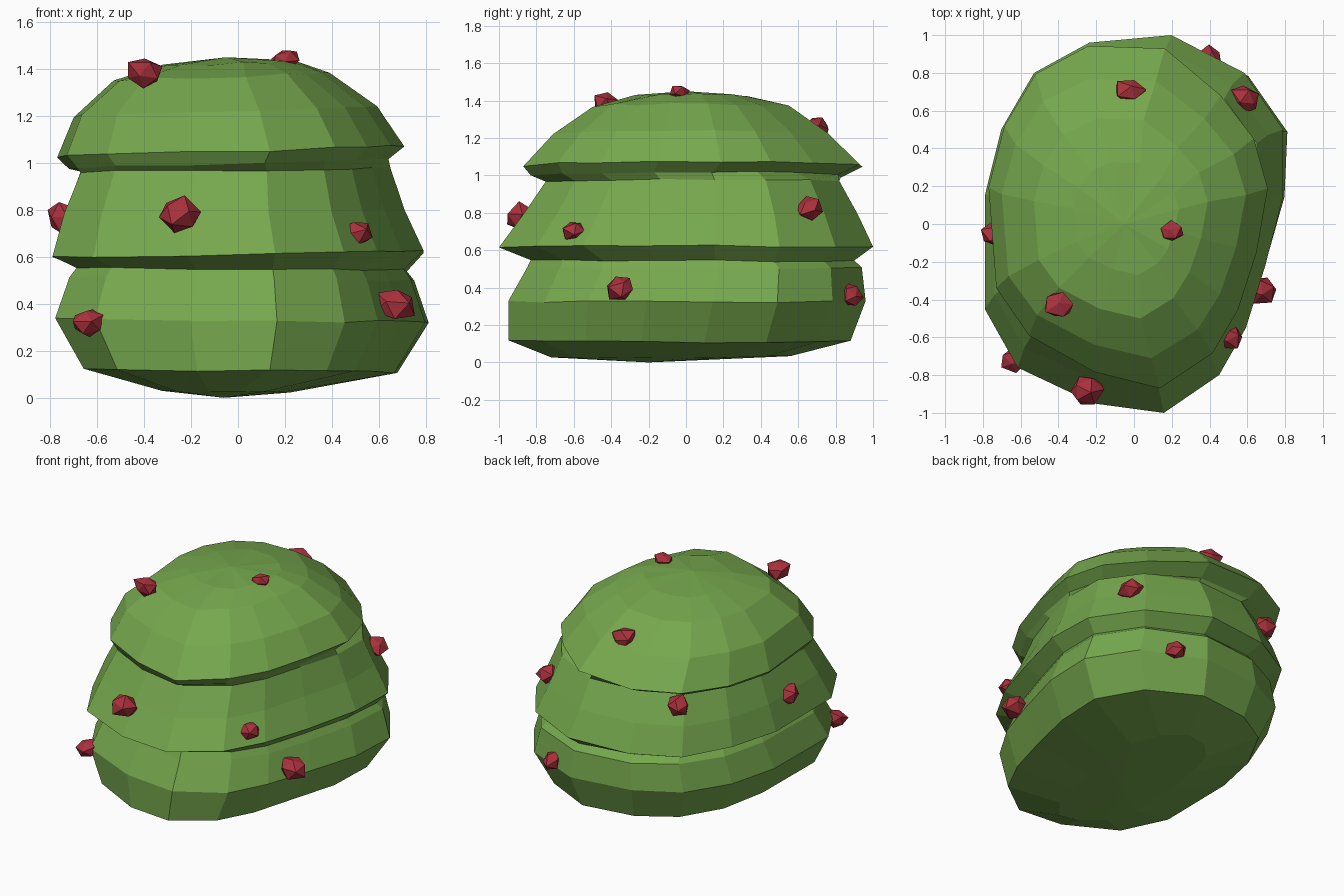
import bpy, bmesh, random
from mathutils import Vector, Euler

random.seed(4)
if "Cube" in bpy.data.objects:
    bpy.data.objects.remove(bpy.data.objects["Cube"])


def material(name, color):
    mat = bpy.data.materials.new(name)
    mat.use_nodes = True
    mat.diffuse_color = color
    mat.node_tree.nodes["Principled BSDF"].inputs["Base Color"].default_value = color
    return mat


leaf_green = material("leaf green", (0.18, 0.39, 0.075, 1))
berry_red = material("berry red", (0.40, 0.03, 0.045, 1))


def finish(bm, name, mat):
    bmesh.ops.recalc_face_normals(bm, faces=bm.faces)
    mesh = bpy.data.meshes.new(name)
    bm.to_mesh(mesh)
    bm.free()
    mesh.materials.append(mat)
    obj = bpy.data.objects.new(name, mesh)
    bpy.context.collection.objects.link(obj)
    return obj


# Plan outline of the bush, counterclockwise, in a unit box
OUTLINE = [(.2, -1), (.57, -.8), (.75, -.55), (.88, -.22), (1, .15), (1, .5),
           (.74, .8), (.25, 1), (-.3, .96), (-.67, .8), (-.89, .5), (-1, .15),
           (-1, -.45), (-.78, -.76), (-.27, -.95)]

# Rings of each tier: height, left, right, front, back
LOWER = [(.03, -.32, .22, -.72, .55),
         (.115, -.65, .66, -.95, .87),
         (.33, -.77, .79, -.95, .95),
         (.51, -.71, .73, -.85, .93),
         (.55, -.68, .70, -.83, .89)]
MIDDLE = [(.61, -.79, .79, -1, 1),
          (.79, -.74, .71, -.87, .92),
          (.97, -.67, .65, -.75, .82)]
UPPER = [(1.0, -.72, .67, -.83, .86),
         (1.05, -.77, .74, -.87, .98),
         (1.22, -.70, .62, -.71, .80),
         (1.37, -.53, .41, -.5, .58),
         (1.425, -.32, .25, -.27, .34)]


def ring(bm, size, tilt, pinch):
    """One loop; tilt raises its left side, pinch draws in two opposite corners."""
    z, x0, x1, y0, y1 = size
    loop = []
    for u, v in OUTLINE:
        shrink = 1 - pinch * (1 + .4 * u) * max(0, u * v)
        x = (x0 + x1) / 2 + shrink * u * (x1 - x0) / 2
        y = (y0 + y1) / 2 + shrink * v * (y1 - y0) / 2
        lift = tilt * x + random.uniform(-.006, .006)
        loop.append(bm.verts.new((x, y, z + lift)))
    return loop


# Bush: one continuous skin through the three overhanging tiers
bm = bmesh.new()
loops = []
for rings, tilt, pinch in ((LOWER, -.01, -.04), (MIDDLE, .015, 0), (UPPER, .03, .2)):
    loops += [ring(bm, size, tilt, pinch) for size in rings]
n = len(OUTLINE)
for low, high in zip(loops, loops[1:]):
    for i in range(n):
        j = (i + 1) % n
        bm.faces.new((low[i], low[j], high[j], high[i]))
for loop, point in ((loops[0], (-.06, -.2, 0)), (loops[-1], (-.05, 0, 1.45))):
    tip = bm.verts.new(point)
    for i in range(n):
        bm.faces.new((loop[i], loop[(i + 1) % n], tip))
finish(bm, "bush", leaf_green)

# Faceted berries: place and size
BERRIES = [((-.02, .7, 1.25), .08), ((.58, .66, .82), .075),
           ((.2, -.04, 1.44), .058), ((-.4, -.43, 1.385), .075),
           ((.67, -.35, .4), .085), ((.5, -.6, .7), .072),
           ((.4, .88, .36), .065), ((-.25, -.88, .78), .085),
           ((-.64, -.72, .32), .07), ((-.74, -.05, .76), .075),
           ((-.45, .73, .91), .078)]
for k, (place, size) in enumerate(BERRIES, 1):
    bm = bmesh.new()
    bmesh.ops.create_icosphere(bm, subdivisions=1, radius=size)
    turn = Euler([random.uniform(-.5, .5) for _ in range(3)]).to_matrix()
    for v in bm.verts:
        stretched = Vector((v.co.x * 1.15, v.co.y, v.co.z * .9))
        v.co = turn @ stretched * random.uniform(.8, 1.12)
    berry = finish(bm, f"berry_{k}", berry_red)
    berry.location = place
